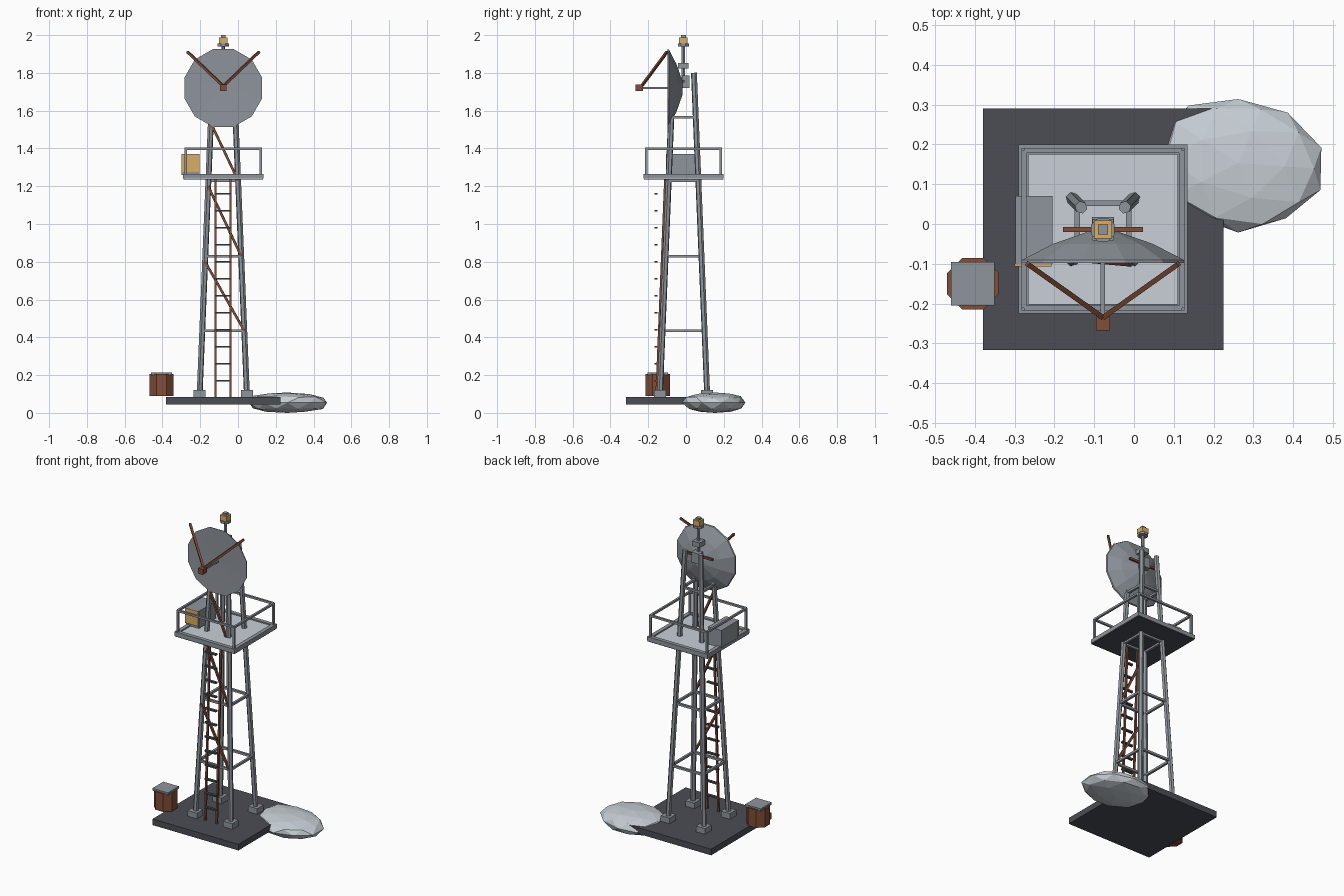
import bpy, bmesh, math, random
from mathutils import Vector, Matrix

if "Cube" in bpy.data.objects:
    bpy.data.objects.remove(bpy.data.objects["Cube"])

random.seed(4)
CX, CY = -0.078, -0.013          # tower axis


def material(name, rgb):
    m = bpy.data.materials.new(name)
    m.diffuse_color = (*rgb, 1)
    m.use_nodes = True
    m.node_tree.nodes["Principled BSDF"].inputs["Base Color"].default_value = m.diffuse_color
    return m


STEEL = material("steel", (0.27, 0.30, 0.33))
DARK = material("dark_slab", (0.07, 0.075, 0.09))
PALE = material("pale", (0.58, 0.63, 0.67))
RUST = material("rust", (0.22, 0.075, 0.04))
AMBER = material("amber", (0.70, 0.42, 0.13))


def finish(name, bm, mat):
    bmesh.ops.recalc_face_normals(bm, faces=bm.faces)
    me = bpy.data.meshes.new(name)
    bm.to_mesh(me)
    bm.free()
    me.materials.append(mat)
    ob = bpy.data.objects.new(name, me)
    bpy.context.collection.objects.link(ob)
    return ob


def add_box(bm, lo, hi):
    lo, hi = Vector(lo), Vector(hi)
    bmesh.ops.create_cube(bm, size=1, matrix=Matrix.Translation((lo + hi) / 2) @ Matrix.Diagonal((*(hi - lo), 1)))


def add_beam(bm, a, b, r, sides=4, r2=None):
    a, b = Vector(a), Vector(b)
    d = b - a
    rot = d.to_track_quat('Z', 'Y').to_matrix().to_4x4()
    mat = Matrix.Translation((a + b) / 2) @ rot @ Matrix.Rotation(math.pi / sides, 4, 'Z')
    bmesh.ops.create_cone(bm, cap_ends=True, segments=sides, radius1=r, radius2=r if r2 is None else r2,
                          depth=d.length, matrix=mat)


def boxes(name, mat, *pairs):
    bm = bmesh.new()
    for lo, hi in pairs:
        add_box(bm, lo, hi)
    return finish(name, bm, mat)


def beams(name, mat, r, pairs, sides=4):
    bm = bmesh.new()
    for a, b in pairs:
        add_beam(bm, a, b, r, sides)
    return finish(name, bm, mat)


def leg_at(sx, sy, z):
    h = 0.125 - 0.07 * (z - 0.1) / 1.7
    return Vector((CX + sx * h, CY + sy * h, z))


CORNERS = [(-1, -1), (1, -1), (1, 1), (-1, 1)]


def ring(fn):
    return [(fn(*CORNERS[i]), fn(*CORNERS[(i + 1) % 4])) for i in range(4)]


# foundation slab and feet
boxes("base_slab", DARK, ((-0.38, -0.317, 0.045), (0.225, 0.29, 0.084)))
boxes("leg_feet", STEEL, *[((CX + sx * 0.125 - 0.032, CY + sy * 0.125 - 0.032, 0.08),
                            (CX + sx * 0.125 + 0.032, CY + sy * 0.125 + 0.032, 0.12)) for sx, sy in CORNERS])

# tapering legs, horizontal rings and front diagonals
beams("tower_legs", STEEL, 0.016, [(leg_at(*c, 0.09), leg_at(*c, 1.8)) for c in CORNERS], 6)
levels = [0.435, 0.83, 1.23, 1.565]
beams("cross_bars", STEEL, 0.010, [p for z in levels for p in ring(lambda x, y: leg_at(x, y, z))])
off = Vector((0, -0.01, 0))
beams("diagonal_braces", RUST, 0.009,
      [(leg_at(-1, -1, t - 0.03) + off, leg_at(1, -1, b) + off) for b, t in zip(levels, levels[1:])])

# ladder
beams("ladder_rails", RUST, 0.008, [((x, -0.157, 0.08), (x, -0.11, 1.24)) for x in (-0.12, -0.04)])
boxes("ladder_rungs", DARK, *[((-0.12, -0.166, z - 0.005), (-0.04, -0.15, z + 0.005))
                              for z in [0.17 + 0.09 * i for i in range(12)]])

# platform deck with raised edge frame
DH = 0.2125
bm = bmesh.new()
add_box(bm, (CX - DH + 0.004, CY - DH + 0.004, 1.237), (CX + DH - 0.004, CY + DH - 0.004, 1.258))
finish("platform_deck", bm, PALE)
w = 0.025
boxes("deck_frame", STEEL,
      *[((CX - DH, CY + s * (DH - w / 2) - w / 2, 1.24), (CX + DH, CY + s * (DH - w / 2) + w / 2, 1.266)) for s in (-1, 1)],
      *[((CX + s * (DH - w / 2) - w / 2, CY - DH + w, 1.24), (CX + s * (DH - w / 2) + w / 2, CY + DH - w, 1.266)) for s in (-1, 1)])
boxes("deck_underside", DARK, ((CX - DH + 0.002, CY - DH + 0.002, 1.235), (CX + DH - 0.002, CY + DH - 0.002, 1.239)))

# guard rail
RH = 0.198
rail = lambda z: (lambda x, y: Vector((CX + x * RH, CY + y * RH, z)))
beams("guard_rail", STEEL, 0.009, ring(rail(1.398)) + [(rail(1.25)(*c), rail(1.40)(*c)) for c in CORNERS])

# equipment cabinet with amber front
boxes("cabinet", STEEL, ((-0.298, -0.1, 1.26), (-0.205, 0.07, 1.37)))
boxes("cabinet_door", AMBER, ((-0.300, -0.107, 1.275), (-0.207, -0.099, 1.37)))

# twelve-sided dish: revolved (radius, y) profile
DZ = 1.72
bm = bmesh.new()
loops = []
for r, y in [(0.213, -0.098), (0.21, -0.09), (0.13, -0.05), (0.035, -0.018)]:
    loops.append([bm.verts.new((CX + r * math.cos(a), y, DZ + r * math.sin(a)))
                  for a in [math.pi * (2 * i + 1) / 12 for i in range(12)]])
for p, q in zip(loops, loops[1:]):
    for i in range(12):
        j = (i + 1) % 12
        bm.faces.new((p[i], p[j], q[j], q[i]))
bm.faces.new(loops[-1])
mid = bm.verts.new((CX, -0.093, DZ))
for i in range(12):
    bm.faces.new((loops[0][i], mid, loops[0][(i + 1) % 12]))
finish("dish", bm, STEEL)

# feed horn, boom and struts
boxes("feed_horn", RUST, ((CX - 0.018, -0.267, 1.704), (CX + 0.018, -0.228, 1.738)))
beams("feed_boom", STEEL, 0.008, [((CX, -0.23, DZ), (CX, -0.09, DZ))])
beams("feed_struts", RUST, 0.009, [((CX, -0.235, DZ + 0.01), (CX + s * 0.19, -0.1, 1.912)) for s in (-1, 1)])

# dish mount, cross arm, mast
boxes("dish_mount", STEEL, ((CX - 0.028, -0.022, 1.72), (CX + 0.028, 0.018, 1.785)))
boxes("cross_arm", RUST, ((CX - 0.1, -0.02, 1.75), (CX + 0.1, -0.008, 1.763)))
beams("mast", STEEL, 0.010, [((CX, -0.014, 1.72), (CX, -0.014, 1.95))], 6)
boxes("mast_box", STEEL, ((CX - 0.026, -0.042, 1.822), (CX + 0.026, 0.012, 1.853)))

# warning lamp
bm = bmesh.new()
add_beam(bm, (CX, -0.014, 1.94), (CX, -0.014, 1.955), 0.032, 8)
add_box(bm, (CX - 0.013, -0.027, 1.985), (CX + 0.013, -0.001, 2.0))
finish("lamp_collar", bm, STEEL)
boxes("lamp", AMBER, ((CX - 0.023, -0.037, 1.955), (CX + 0.023, 0.009, 1.988)))

# barrel with square lid
beams("barrel", RUST, 0.07, [((-0.405, -0.15, 0.09), (-0.405, -0.15, 0.205))], 8)
boxes("barrel_lid", STEEL, ((-0.46, -0.205, 0.2), (-0.35, -0.095, 0.215)))

# lumpy snow mound at the back right corner
bm = bmesh.new()
bmesh.ops.create_icosphere(bm, subdivisions=2, radius=1)
for v in bm.verts:
    n = 1 + random.uniform(-0.05, 0.05)
    x, y, z = v.co
    z = math.copysign(abs(z) ** 0.75, z)
    v.co = (0.262 + 0.212 * x * n, 0.153 + (0.168 * y - 0.015 * x) * n, 0.055 + 0.054 * z - 0.004 * x * (z > 0))
low = min(v.co.z for v in bm.verts)
for v in bm.verts:
    v.co.z -= low
finish("snow_mound", bm, PALE)
